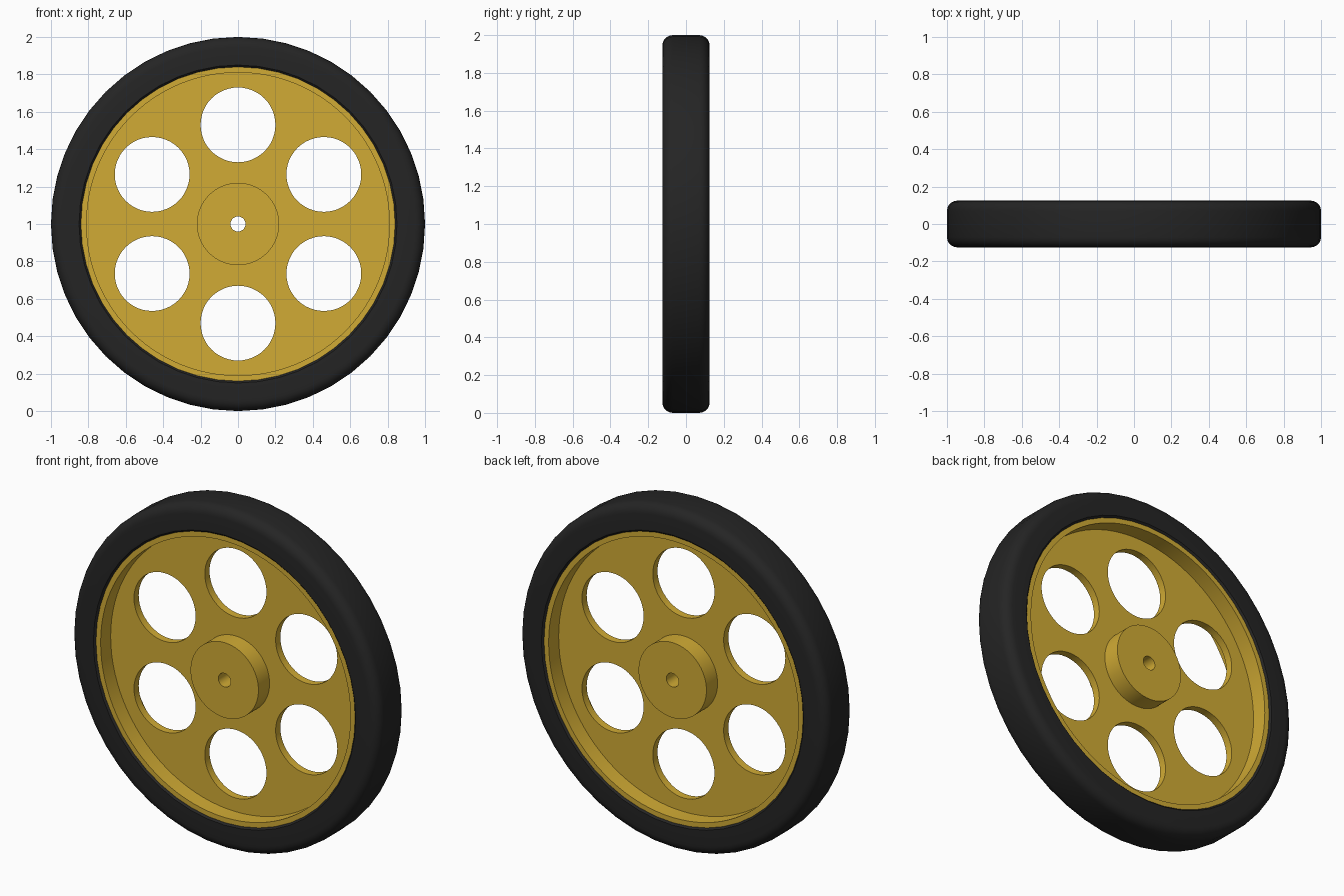
import bpy, bmesh, math
from mathutils import Vector, Matrix

if "Cube" in bpy.data.objects:
    bpy.data.objects.remove(bpy.data.objects["Cube"])

CENTER = Vector((0, 0, 1))


def material(name, rgb):
    m = bpy.data.materials.new(name)
    m.diffuse_color = (*rgb, 1)
    m.use_nodes = True
    m.node_tree.nodes["Principled BSDF"].inputs["Base Color"].default_value = m.diffuse_color
    return m


def lathe(name, profile, steps, mat):
    """Spin a closed (radius, y) profile around the axle."""
    bm = bmesh.new()
    rings = []
    for i in range(steps):
        a = math.tau * i / steps
        rings.append([bm.verts.new(CENTER + Vector((r * math.cos(a), y, r * math.sin(a))))
                      for r, y in profile])
    n = len(profile)
    for i in range(steps):
        p, q = rings[i], rings[(i + 1) % steps]
        for j in range(n):
            k = (j + 1) % n
            bm.faces.new((p[j], p[k], q[k], q[j]))
    bmesh.ops.recalc_face_normals(bm, faces=bm.faces)
    me = bpy.data.meshes.new(name)
    bm.to_mesh(me)
    bm.free()
    me.materials.append(mat)
    ob = bpy.data.objects.new(name, me)
    bpy.context.collection.objects.link(ob)
    return ob


def smooth(ob):
    bpy.ops.object.select_all(action='DESELECT')
    ob.select_set(True)
    bpy.context.view_layer.objects.active = ob
    bpy.ops.object.shade_smooth_by_angle(angle=math.radians(35))


def mirrored(half):
    """Complete a front-half profile with its back half."""
    return half + [(r, -y) for r, y in reversed(half)]


rubber = material("rubber", (0.018, 0.018, 0.018))
yellow = material("yellow_plastic", (0.64, 0.41, 0.035))

# Tyre with rounded outer shoulders
R = 0.055
shoulder = [(1 - R + R * math.sin(t), -0.125 + R - R * math.cos(t))
            for t in (math.pi / 2 * i / 5 for i in range(6))]
tyre = lathe("tyre", mirrored([(0.84, -0.115), (0.85, -0.125)] + shoulder), 48, rubber)

# Rim, web and hub turned as one piece with an axle bore
wheel = lathe("wheel_disc", mirrored([(0.04, -0.125), (0.22, -0.125), (0.22, -0.022),
                                      (0.81, -0.022), (0.81, -0.115), (0.84, -0.115)]),
              96, yellow)

# Six lightening holes
bm = bmesh.new()
for i in range(6):
    a = math.radians(90 + 60 * i)
    pos = CENTER + Vector((0.53 * math.cos(a), 0, 0.53 * math.sin(a)))
    bmesh.ops.create_cone(bm, cap_ends=True, segments=48, radius1=0.2, radius2=0.2, depth=0.12,
                          matrix=Matrix.Translation(pos) @ Matrix.Rotation(math.pi / 2, 4, 'X'))
me = bpy.data.meshes.new("hole_cutter")
bm.to_mesh(me)
bm.free()
cutter = bpy.data.objects.new("hole_cutter", me)
bpy.context.collection.objects.link(cutter)
cutter.hide_render = True

mod = wheel.modifiers.new("holes", 'BOOLEAN')
mod.operation = 'DIFFERENCE'
mod.solver = 'EXACT'
mod.object = cutter
bpy.context.view_layer.objects.active = wheel
bpy.ops.object.modifier_apply(modifier=mod.name)
bpy.data.objects.remove(cutter)

smooth(tyre)
smooth(wheel)
